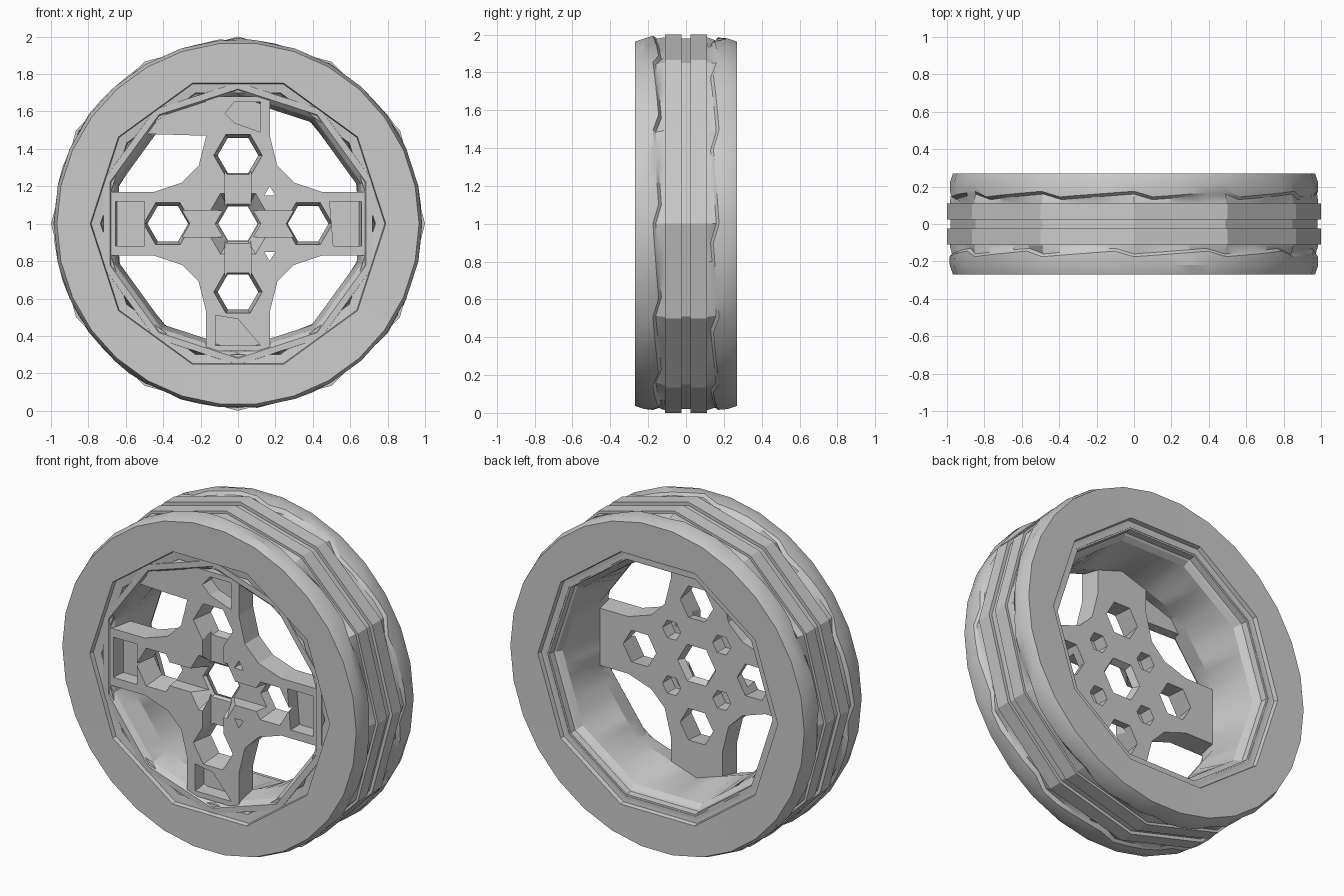
import bpy, bmesh, random
from math import sin, cos, pi, tau, radians

if "Cube" in bpy.data.objects:
    bpy.data.objects.remove(bpy.data.objects["Cube"])
random.seed(4)
SEG = 60
AXLE = 1.0

grey = bpy.data.materials.new("grey")
grey.use_nodes = True
grey.diffuse_color = (0.6, 0.6, 0.6, 1)
grey.node_tree.nodes["Principled BSDF"].inputs["Base Color"].default_value = (0.6, 0.6, 0.6, 1)


def loft(name, rings, closed=False):
    """Skin rings of (x, y, z) points; cap the ends or close the loop."""
    bm = bmesh.new()
    rows = [[bm.verts.new((x, y, z + AXLE)) for x, y, z in ring] for ring in rings]
    pairs = list(zip(rows, rows[1:]))
    if closed:
        pairs.append((rows[-1], rows[0]))
    else:
        bm.faces.new(rows[0])
        bm.faces.new(rows[-1])
    for a, b in pairs:
        for i in range(len(a)):
            j = (i + 1) % len(a)
            bm.faces.new((a[i], a[j], b[j], b[i]))
    bmesh.ops.recalc_face_normals(bm, faces=bm.faces)
    mesh = bpy.data.meshes.new(name)
    bm.to_mesh(mesh)
    bm.free()
    obj = bpy.data.objects.new(name, mesh)
    bpy.context.collection.objects.link(obj)
    mesh.materials.append(grey)
    return obj


def select(obj):
    bpy.ops.object.select_all(action='DESELECT')
    obj.select_set(True)
    bpy.context.view_layer.objects.active = obj


def polygon_ring(r, sides, y, phase=0.0):
    """Ring of SEG points lying on a regular polygon."""
    step = tau / sides
    points = []
    for k in range(SEG):
        a = tau * k / SEG
        d = r * cos(step / 2) / cos((a - phase + 1e-6) % step - step / 2)
        points.append((d * cos(a), y, d * sin(a)))
    return points


def tread_ring(r, y, side, depth):
    """Shoulder ring with slanted, uneven saw-tooth tread cuts."""
    points = []
    for k in range(SEG):
        a = tau * k / SEG
        saw = (k * side % 5) / 4
        d = r - depth * saw + random.uniform(-0.008, 0.006)
        points.append((d * cos(a), side * (y - 0.03 * saw), d * sin(a)))
    return points


def prism(name, outline, y0, y1):
    return loft(name, [[(x, y, z) for x, z in outline] for y in (y0, y1)])


def hexagon(r, x, z, y):
    return [(x + r * cos(i * pi / 3), y, z + r * sin(i * pi / 3)) for i in range(6)]


def cut(target, cutter):
    cutter.hide_render = True
    select(target)
    mod = target.modifiers.new("cut", 'BOOLEAN')
    mod.operation = 'DIFFERENCE'
    mod.solver = 'EXACT'
    mod.object = cutter
    bpy.ops.object.modifier_apply(modifier=mod.name)
    bpy.data.objects.remove(cutter)


# Tyre: flat sidewalls, toothed shoulders, two raised twelve-sided bands
def tyre_half(s):
    return [polygon_ring(0.73, 10, s * 0.18),
            polygon_ring(0.735, 10, s * 0.235),
            polygon_ring(0.785, 10, s * 0.24),
            polygon_ring(0.79, 10, s * 0.266),
            polygon_ring(0.968, 30, s * 0.27),
            polygon_ring(0.985, 30, s * 0.22),
            tread_ring(0.988, 0.175, s, 0.012),
            tread_ring(0.975, 0.16, s, 0.02),
            polygon_ring(0.985, 12, s * 0.115),
            polygon_ring(0.985, 12, s * 0.11),
            polygon_ring(1.0, 12, s * 0.11),
            polygon_ring(1.0, 12, s * 0.025),
            polygon_ring(0.98, 12, s * 0.025)]


tyre = loft("tyre", tyre_half(-1) + tyre_half(1)[::-1], closed=True)
select(tyre)
bpy.ops.object.shade_smooth_by_angle(angle=radians(25))

# Rim: deep ten-sided barrel that twists half a side from front to back
front_lip = [(0.76, -0.2), (0.755, -0.242), (0.72, -0.242), (0.695, -0.215), (0.67, -0.1)]
back_lip = [(0.70, 0.16), (0.72, 0.19), (0.735, 0.2), (0.745, 0.238), (0.765, 0.238), (0.765, 0.2)]
rim = loft("rim", [polygon_ring(r, 10, y, pi / 2) for r, y in front_lip]
           + [polygon_ring(r, 10, y) for r, y in back_lip], closed=True)
select(rim)
bpy.ops.object.shade_smooth_by_angle(angle=radians(20))

# Spokes: a four-armed cross with filleted inner corners
quarter = [(0.69, 0.17), (0.45, 0.17), (0.3, 0.22), (0.21, 0.31), (0.17, 0.47), (0.17, 0.68)]
outline = []
for sx, sz in ((1, 1), (-1, 1), (-1, -1), (1, -1)):
    corner = [(sx * x, sz * z) for x, z in quarter]
    outline += corner if sx * sz > 0 else corner[::-1]
spokes = prism("spokes", outline, -0.235, -0.1)

# Sunken hub centre, front and back, and channels leading to the outer holes
cut(spokes, loft("hub_bowl", [hexagon(0.2, 0, 0, -0.25), hexagon(0.11, 0, 0, -0.14)]))
cut(spokes, loft("back_bowl", [hexagon(0.1, 0, 0, -0.15), hexagon(0.13, 0, 0, -0.09)]))
for w, h in ((0.07, 0.3), (0.3, 0.07)):
    cut(spokes, prism("channel", [(-w, -h), (w, -h), (w, h), (-w, h)], -0.3, -0.155))

# Five six-sided through holes, wider at the front
for x, z in ((0, 0), (0.375, 0), (-0.375, 0), (0, 0.365), (0, -0.365)):
    r = 0.132 if x or z else 0.115
    cut(spokes, loft("hole", [hexagon(r, x, z, -0.25), hexagon(r * 0.8, x, z, -0.08)]))

# Four blind fastener holes at the back
for x in (-0.165, 0.165):
    for z in (-0.165, 0.165):
        cut(spokes, loft("socket", [hexagon(0.06, x, z, -0.18), hexagon(0.06, x, z, -0.05)]))

# Small three-sided slits beside the hub
for s in (1, -1):
    cut(spokes, prism("slit", [(0.14, s * 0.15), (0.2, s * 0.15), (0.17, s * 0.2)], -0.3, 0))

# Pockets at the arm ends
pockets = [[(-0.655, -0.12), (-0.5, -0.12), (-0.5, 0.12), (-0.655, 0.12)],
           [(0.51, -0.12), (0.66, -0.12), (0.66, 0.12), (0.49, 0.12)],
           [(-0.07, 0.59), (-0.02, 0.54), (0.12, 0.49), (0.12, 0.65), (-0.02, 0.65)],
           [(-0.12, -0.65), (0.12, -0.65), (0.0, -0.51), (-0.12, -0.49)]]
for outline in pockets:
    cut(spokes, prism("pocket", outline, -0.3, -0.15))

# Web closing the top of one window
prism("window_web", [(-0.16, 0.47), (-0.49, 0.48), (-0.42, 0.57), (-0.16, 0.67)], -0.23, -0.17)
